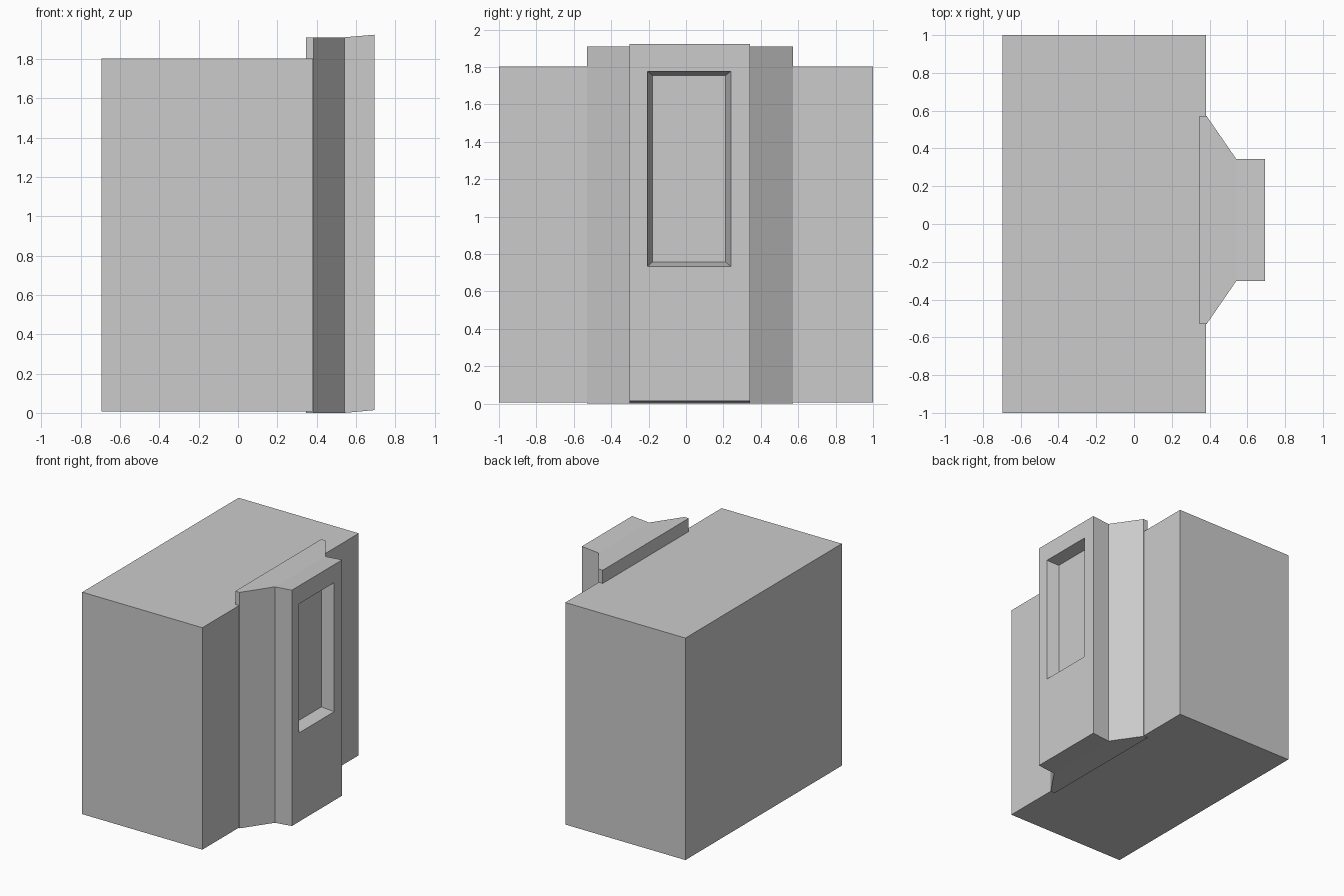
import bpy
import bmesh

if "Cube" in bpy.data.objects:
    bpy.data.objects.remove(bpy.data.objects["Cube"])


def finish(bm, name):
    bmesh.ops.recalc_face_normals(bm, faces=bm.faces)
    mesh = bpy.data.meshes.new(name)
    bm.to_mesh(mesh)
    bm.free()
    obj = bpy.data.objects.new(name, mesh)
    bpy.context.collection.objects.link(obj)
    return obj


def rect(bm, x, y0, y1, z0, z1):
    """Four vertices of an upright rectangle facing +x."""
    return [bm.verts.new((x, y, z)) for y, z in
            ((y0, z0), (y1, z0), (y1, z1), (y0, z1))]


def bridge(bm, a, b):
    """Join two matching closed loops with quads."""
    n = len(a)
    for i in range(n):
        j = (i + 1) % n
        bm.faces.new((a[i], a[j], b[j], b[i]))


# Main block
bm = bmesh.new()
back = rect(bm, -0.695, -1, 1, 0.006, 1.803)
front = rect(bm, 0.381, -1, 1, 0.006, 1.803)
bridge(bm, back, front)
bm.faces.new(back)
bm.faces.new(front)
finish(bm, "main_block")

# Projecting bay: thin back slab, tapered cheeks, straight front with a recess
C = 0.021  # bay centre in y
bm = bmesh.new()
loops = [rect(bm, x, C - w, C + w, z0, z1) for x, w, z0, z1 in (
    (0.346, 0.550, 0.0, 1.91),
    (0.385, 0.550, 0.0, 1.91),
    (0.542, 0.322, 0.0, 1.91),
    (0.693, 0.322, 0.014, 1.923))]
# Window recess narrows towards its back panel
loops.append(rect(bm, 0.693, -0.207, 0.240, 0.733, 1.777))
loops.append(rect(bm, 0.598, -0.179, 0.212, 0.757, 1.755))
for a, b in zip(loops, loops[1:]):
    bridge(bm, a, b)
bm.faces.new(loops[0])
bm.faces.new(loops[-1])
finish(bm, "window_bay")
